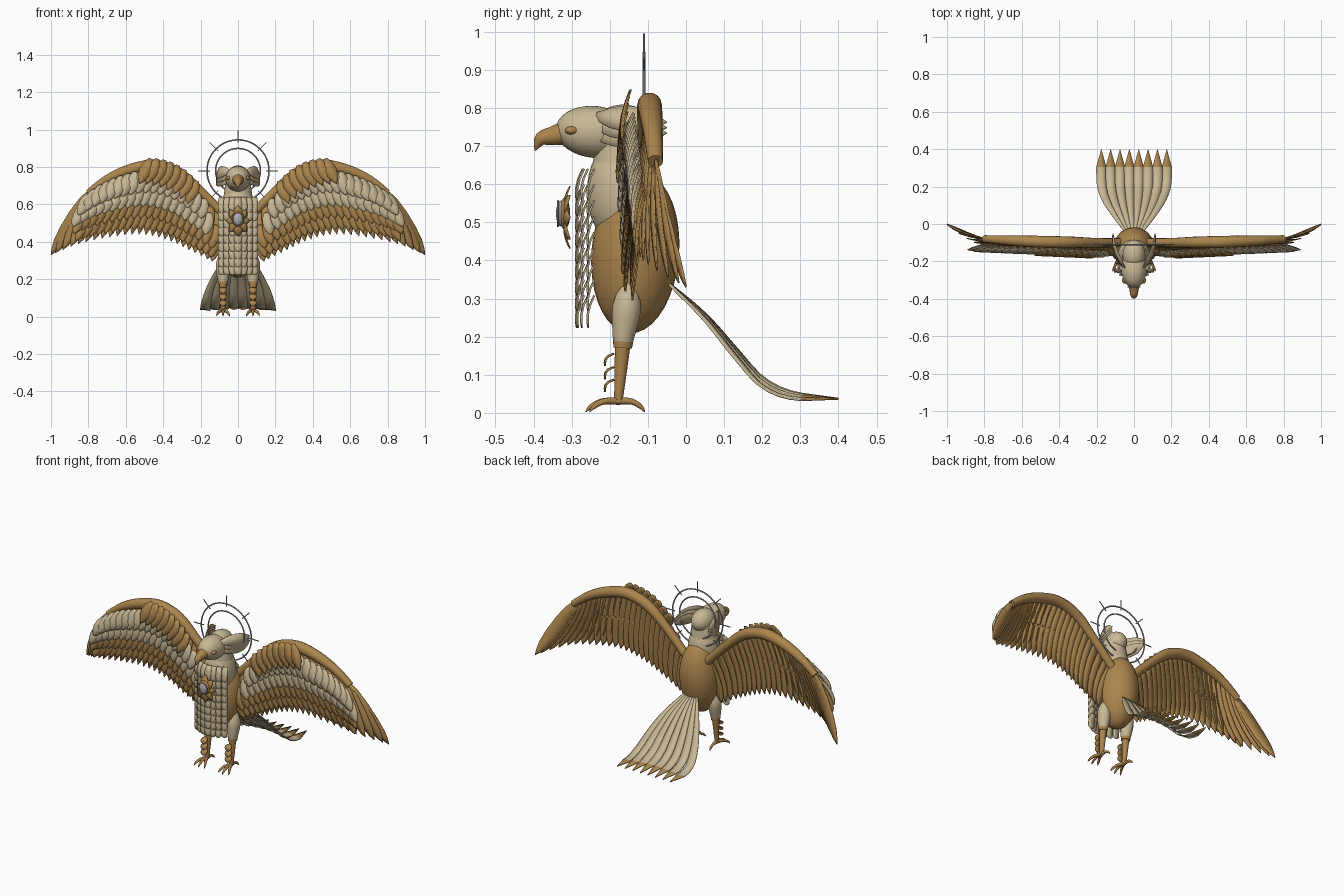
import bpy, bmesh, math
from mathutils import Vector, Matrix

if "Cube" in bpy.data.objects:
    bpy.data.objects.remove(bpy.data.objects["Cube"])


def material(name, rgb):
    m = bpy.data.materials.new(name)
    m.use_nodes = True
    m.diffuse_color = (*rgb, 1)
    m.node_tree.nodes["Principled BSDF"].inputs["Base Color"].default_value = (*rgb, 1)
    return m


BROWN = material("golden_brown", (0.41, 0.235, 0.075))
CREAM = material("cream", (0.58, 0.48, 0.3))
SILVER = material("silver_grey", (0.44, 0.41, 0.45))


def finish(name, bm, mats, mirror=False, thick=0):
    """Turn a bmesh into a smooth object with optional mirroring and thickness."""
    mesh = bpy.data.meshes.new(name)
    bmesh.ops.recalc_face_normals(bm, faces=bm.faces)
    bm.to_mesh(mesh)
    bm.free()
    for m in mats:
        mesh.materials.append(m)
    ob = bpy.data.objects.new(name, mesh)
    bpy.context.collection.objects.link(ob)
    if mirror:
        ob.modifiers.new("Mirror", 'MIRROR').use_mirror_merge = False
    if thick:
        sol = ob.modifiers.new("Thickness", 'SOLIDIFY')
        sol.thickness, sol.offset = thick, 0
    bpy.context.view_layer.objects.active = ob
    bpy.ops.object.select_all(action='DESELECT')
    ob.select_set(True)
    bpy.ops.object.shade_smooth_by_angle(angle=math.radians(40))


def spline(pts, t):
    """Smooth point on a path, t from 0 to 1."""
    n = len(pts) - 1
    i = min(int(t * n), n - 1)
    f = t * n - i
    p = [Vector(pts[max(0, min(n, j))]) for j in (i - 1, i, i + 1, i + 2)]
    return 0.5 * (2 * p[1] + (p[2] - p[0]) * f + (2 * p[0] - 5 * p[1] + 4 * p[2] - p[3]) * f ** 2
                  + (3 * p[1] - p[0] - 3 * p[2] + p[3]) * f ** 3)


def add_tube(bm, pts, radii, ref=(1, 0, 0), steps=12, sides=14):
    rings = []
    rad = [(r, 0, 0) for r in radii]
    for k in range(steps + 1):
        t = k / steps
        c = spline(pts, t)
        d = (spline(pts, min(1, t + 0.01)) - spline(pts, max(0, t - 0.01))).normalized()
        u = Vector(ref)
        u = (u - d * u.dot(d)).normalized()
        v = d.cross(u)
        r = max(spline(rad, t).x, 0.001)
        angles = [math.tau * j / sides for j in range(sides)]
        rings.append([bm.verts.new(c + (u * math.cos(a) + v * math.sin(a)) * r) for a in angles])
    for a, b in zip(rings, rings[1:]):
        for j in range(sides):
            k = (j + 1) % sides
            bm.faces.new((a[j], a[k], b[k], b[j]))
    bm.faces.new(rings[0])
    bm.faces.new(rings[-1])


def tube(name, pts, radii, mat, mirror=False, **kw):
    bm = bmesh.new()
    add_tube(bm, pts, radii, **kw)
    finish(name, bm, [mat], mirror)


def ball(name, loc, size, mat, mirror=False, tilt=0):
    bm = bmesh.new()
    mx = Matrix.Translation(loc) @ Matrix.Rotation(tilt, 4, 'X') @ Matrix.Diagonal((*size, 1))
    bmesh.ops.create_uvsphere(bm, u_segments=28, v_segments=18, radius=1, matrix=mx)
    finish(name, bm, [mat], mirror)


def ring(name, loc, radius, r, mat):
    loop = [(loc[0] + radius * math.sin(math.tau * k / 24), loc[1],
             loc[2] + radius * math.cos(math.tau * k / 24)) for k in range(25)]
    tube(name, loop, [r, r], mat, ref=(0, 1, 0), steps=48, sides=8)


LEAF = [(0, .35), (.12, .75), (.35, 1), (.6, 1), (.8, .78), (.92, .42), (1, 0.02)]
POINTED = [(0, .3), (.2, .8), (.42, 1), (.65, .85), (.85, .45), (1, .02)]
ROUNDED = [(0, .7), (.3, .95), (.6, 1), (.85, .92), (.95, .65), (1, .25)]


def add_feather(bm, path, width, normal, shape=LEAF, rib=.05):
    """Leaf-shaped plate with a raised centre rib; path maps 0..1 to points."""
    n = Vector(normal).normalized()
    rows = []
    for t, w in shape:
        c = path(t)
        d = path(min(1, t + .02)) - path(max(0, t - .02))
        side = d.cross(n).normalized() * width * w / 2
        rows.append([bm.verts.new(p) for p in (c - side, c + n * width * w * rib, c + side)])
    for a, b in zip(rows, rows[1:]):
        for j in (0, 1):
            bm.faces.new((a[j], a[j + 1], b[j + 1], b[j]))


def bowed(a, b, n, bow):
    a, b, n = Vector(a), Vector(b), Vector(n)
    return lambda t: a.lerp(b, t) + n * bow * math.sin(math.pi * t)


# Torso, chest, neck and head
ball("body", (0, -.133, .42), (.112, .115, .212), BROWN, tilt=-.08)
ball("chest", (0, -.17, .58), (.088, .09, .14), CREAM)
tube("neck", [(0, -.165, .56), (0, -.17, .65), (0, -.17, .75)], [.085, .076, .062], CREAM)
ball("head", (0, -.24, .737), (.068, .102, .068), CREAM, tilt=-.1)
ball("head_back", (0, -.165, .745), (.06, .08, .064), CREAM)
tube("beak", [(0, -.305, .737), (0, -.345, .728), (0, -.38, .718), (0, -.396, .688)],
     [.038, .026, .019, .002], BROWN)
ball("eye", (.05, -.3, .741), (.014, .018, .011), BROWN, True)

# Ear tufts sweeping back from the head
bm = bmesh.new()
for k in (-1, 0, 1):
    add_feather(bm, bowed((.05, -.235, .752 + .026 * k), (.112, -.05, .748 + .014 * k), (1, .3, 0), .02),
                .07, (1, -.4, .3), POINTED)
finish("ear_tufts", bm, [CREAM], True, .004)

# Breast feathers in columns, stepping back toward the sides
bm = bmesh.new()
for row in range(9):
    z = .64 - row * .0415
    for c in range(7):
        x = (c - 3) * .029
        y = -.27 + 4 * x * x
        add_feather(bm, bowed((x, y, z), (x, y - .016, z - .085), (0, -1, 0), .008),
                    .042, (0, -1, 0), ROUNDED)
finish("breast_feathers", bm, [CREAM], thick=.004)

# Chest ornament: leaf rosette, silver ring and stone
bm = bmesh.new()
for k in range(8):
    a = math.tau * k / 8
    d = Vector((math.sin(a) * .062, .014, math.cos(a) * .082))
    c = Vector((0, -.318, .513))
    add_feather(bm, bowed(c + d * .15, c + d, (0, -1, 0), .006), .05, (0, -1, 0), POINTED)
finish("rosette_leaves", bm, [BROWN], thick=.004)
ball("rosette_boss", (0, -.318, .523), (.034, .014, .042), BROWN)
ring("ornament_ring", (0, -.336, .523), .033, .0025, SILVER)
ball("ornament_stone", (0, -.327, .523), (.024, .014, .034), SILVER)

# Halo of two rings with eight rays
ring("halo_outer", (0, -.11, .78), .166, .004, SILVER)
ring("halo_inner", (0, -.11, .78), .12, .004, SILVER)
bm = bmesh.new()
for k in range(8):
    a = math.tau * k / 8
    d = Vector((math.sin(a), 0, math.cos(a)))
    c = Vector((0, -.11, .78))
    add_tube(bm, [c + d * .15, c + d * .215], [.003, .003], ref=(0, 1, 0), steps=1, sides=6)
finish("halo_rays", bm, [SILVER])

# Wing bone and the line of flight feather tips
BONE = [(.07, -.1, .54), (.2, -.1, .67), (.32, -.098, .77), (.45, -.096, .808),
        (.58, -.092, .785), (.7, -.086, .733), (.8, -.08, .66)]
TIPS = [(.13, -.14, .29), (.25, -.145, .35), (.38, -.14, .41), (.52, -.138, .44),
        (.68, -.13, .425), (.85, -.1, .39), (1.0, 0, .33)]
tube("wing_bone", BONE, [.024, .025, .03, .032, .03, .025, .02], BROWN, True, ref=(0, 1, 0), steps=36)


def wing_row(name, count, t0, t1, s0, s1, width, mat, depth=0, sweep=0, shape=LEAF):
    """Feathers from fraction s0 to s1 of the wing chord, laid over t0..t1 of the span."""
    bm = bmesh.new()
    for i in range(count):
        t = t0 + (t1 - t0) * i / (count - 1)
        root, tip = spline(BONE, t), spline(TIPS, t)
        a, b = root.lerp(tip, s0), root.lerp(tip, s1)
        b.x += sweep
        if depth:
            a.y, b.y = -depth + .035 * t, -depth - .022 + .035 * t
        add_feather(bm, bowed(a, b, (0, -1, 0), .008), width, (.16, -1, 0), shape)
    finish(name, bm, [mat], True, .004)


wing_row("flight_feathers", 25, .02, 1, 0, 1, .072, BROWN)
wing_row("long_coverts", 22, .04, .86, .45, .93, .06, BROWN, .138)
wing_row("middle_coverts", 21, .05, .9, .3, .77, .06, BROWN, .145)
wing_row("pale_coverts_low", 19, .1, .94, .2, .6, .062, CREAM, .15)
wing_row("pale_coverts_top", 18, .14, .95, .06, .4, .062, CREAM, .157)
wing_row("shoulder_feathers", 8, .2, .53, -.1, .27, .068, BROWN, .164, .035, POINTED)

# Tail fan with brown points
TAIL = [(.22, -.045, .34), (.6, .05, .26), (.86, .13, .17), (.98, .2, .093), (1, .28, .053), (1, .4, .037)]
TAIL_SHAPE = [(k / 14, .3 + .75 * math.sin(k / 14 * 1.9)) for k in range(12)] + [(.84, 1.05), (1, .02)]
bm = bmesh.new()
for i in range(8):
    k = (i - 3.5) / 3.5

    def tail_path(t, k=k):
        p = spline(TAIL, t)
        return Vector((p.x * k * .175, p.y, p.z - .025 * k * k * math.sin(math.pi * t)))
    add_feather(bm, tail_path, .052, (.1, .5, 1), TAIL_SHAPE)
for f in bm.faces:
    f.material_index = int(f.calc_center_median().y > .31)
finish("tail_feathers", bm, [CREAM, BROWN], thick=.005)

# Legs: thigh, cuff, shin, front plates and toes
LX = .08
tube("thigh", [(LX, -.15, .34), (LX, -.155, .28), (LX, -.163, .21), (LX, -.166, .17)],
     [.02, .038, .031, .023], CREAM, True)
tube("thigh_cuff", [(LX, -.165, .187), (LX, -.166, .17)], [.027, .025], BROWN, True, steps=2)
tube("shin", [(LX, -.166, .18), (LX, -.172, .1), (LX, -.178, .025)], [.021, .016, .011], BROWN, True)
bm = bmesh.new()
for z in (.155, .12, .087):
    add_feather(bm, bowed((LX, -.188, z), (LX, -.212, z - .032), (0, -1, .6), .008), .04, (0, -1, .3))
finish("shin_plates", bm, [BROWN], True, .005)
bm = bmesh.new()
for dx, dy in ((-.035, -.075), (0, -.085), (.035, -.075), (0, .07)):
    add_tube(bm, [(LX, -.178, .031), (LX + dx * .5, -.178 + dy * .5, .03),
                  (LX + dx * .85, -.178 + dy * .85, .016), (LX + dx, -.178 + dy, .002)],
             [.01, .008, .006, .001], ref=(0, 0, 1), steps=9, sides=10)
finish("toes", bm, [BROWN], True)
